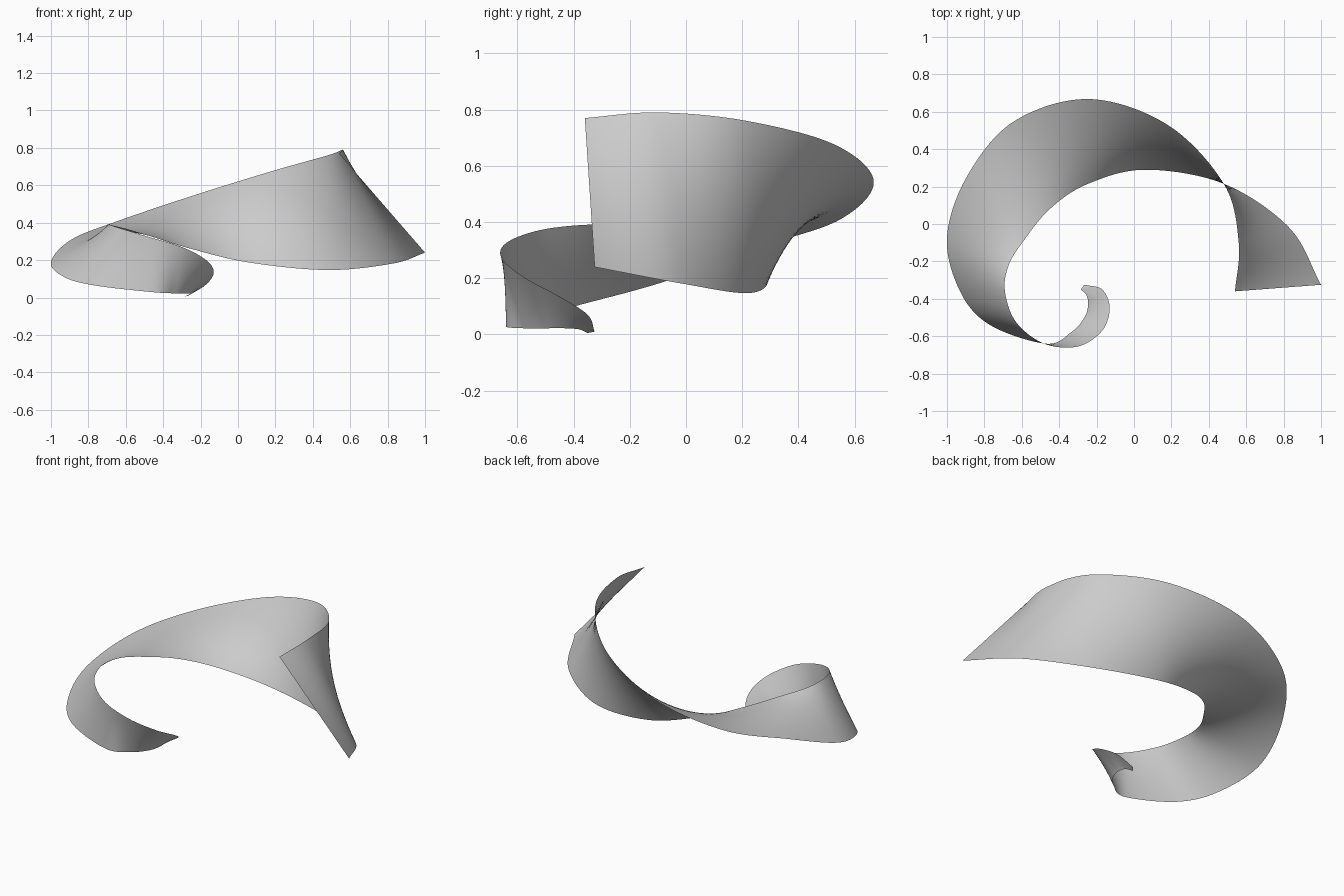
import bpy, bmesh
from mathutils import Vector

if "Cube" in bpy.data.objects:
    bpy.data.objects.remove(bpy.data.objects["Cube"])

# Matching points along the two rims of the twisting spiral band
RIM_A = [(.54, -.36, .77), (.56, -.10, .79), (.48, .215, .76), (.18, .53, .675),
         (-.24, .668, .545), (-.64, .55, .41), (-.89, .26, .31), (-1, -.07, .19),
         (-.93, -.36, .11), (-.77, -.54, .065), (-.47, -.64, .03), (-.335, -.578, .022),
         (-.265, -.50, .022), (-.245, -.43, .022), (-.255, -.38, .018), (-.285, -.35, .005)]
RIM_B = [(1, -.325, .24), (.83, -.02, .182), (.48, .215, .147), (.06, .29, .187),
         (-.25, .213, .26), (-.45, .08, .322), (-.59, -.09, .365), (-.67, -.22, .385),
         (-.69, -.36, .39), (-.63, -.525, .37), (-.48, -.64, .325), (-.30, -.655, .27),
         (-.17, -.57, .20), (-.13, -.45, .135), (-.17, -.35, .07), (-.265, -.325, .01)]
STEPS, ACROSS = 14, 24


def smooth_path(points):
    """Catmull-Rom curve through the points."""
    p = [Vector(q) for q in points]
    p = [2 * p[0] - p[1]] + p + [2 * p[-1] - p[-2]]
    path = []
    for i in range(1, len(p) - 2):
        a, b, c, d = p[i - 1:i + 3]
        for s in range(STEPS):
            t = s / STEPS
            path.append(.5 * (2 * b + (c - a) * t + (2 * a - 5 * b + 4 * c - d) * t ** 2
                              + (3 * b - a - 3 * c + d) * t ** 3))
    return path + [p[-2]]


# Spiral band: straight rulings between the rims
bm = bmesh.new()
rows = [[bm.verts.new(a.lerp(b, k / ACROSS)) for k in range(ACROSS + 1)]
        for a, b in zip(smooth_path(RIM_A), smooth_path(RIM_B))]
for r, s in zip(rows, rows[1:]):
    for k in range(ACROSS):
        bm.faces.new((r[k], r[k + 1], s[k + 1], s[k])).smooth = True
mesh = bpy.data.meshes.new("twisted_spiral_band")
bm.to_mesh(mesh)
bm.free()
band = bpy.data.objects.new("twisted_spiral_band", mesh)
bpy.context.collection.objects.link(band)
